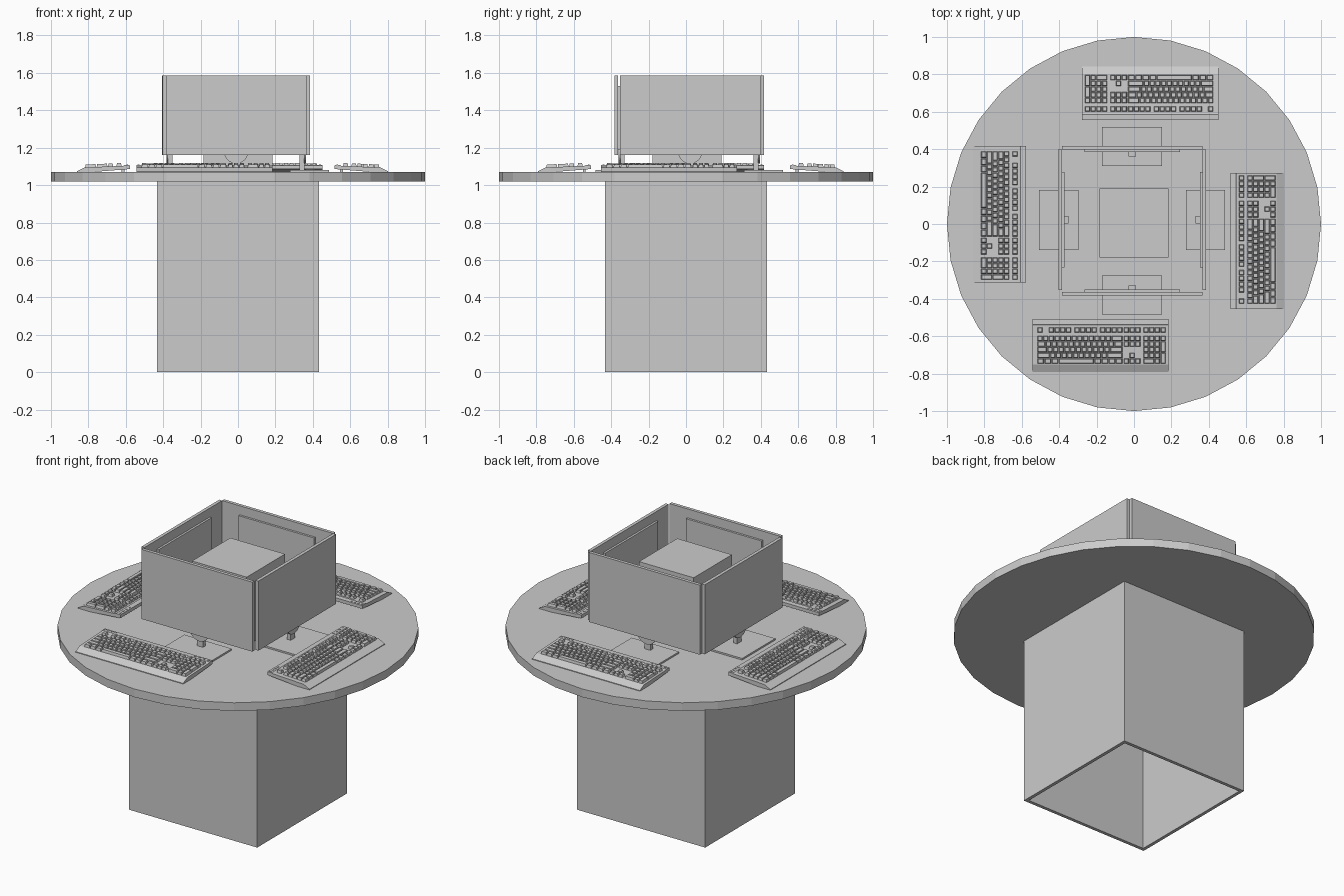
import bpy, bmesh
from math import pi
from mathutils import Matrix, Vector

if "Cube" in bpy.data.objects:
    bpy.data.objects.remove(bpy.data.objects["Cube"])

TOP = 1.07  # table surface height


def add_object(name, bm, matrix=None):
    bmesh.ops.recalc_face_normals(bm, faces=bm.faces)
    mesh = bpy.data.meshes.new(name)
    bm.to_mesh(mesh)
    bm.free()
    return link(name, mesh, matrix)


def link(name, mesh, matrix=None):
    ob = bpy.data.objects.new(name, mesh)
    bpy.context.collection.objects.link(ob)
    if matrix is not None:
        ob.matrix_world = matrix
    return ob


def box(bm, x0, x1, y0, y1, z0, z1):
    size = Matrix.Diagonal((x1 - x0, y1 - y0, z1 - z0, 1))
    mid = Matrix.Translation(((x0 + x1) / 2, (y0 + y1) / 2, (z0 + z1) / 2))
    return bmesh.ops.create_cube(bm, size=1, matrix=mid @ size)["verts"]


def cylinder(bm, radius, depth, sides, matrix):
    bmesh.ops.create_cone(bm, cap_ends=True, segments=sides, radius1=radius,
                          radius2=radius, depth=depth, matrix=matrix)


# round table top
bm = bmesh.new()
cylinder(bm, 1, 0.05, 32, Matrix.Translation((0, 0, TOP - 0.025)))
add_object("table_top", bm)

# hollow square pedestal, open underneath
bm = bmesh.new()
box(bm, -0.433, 0.433, -0.433, 0.433, 0, 1.02)
caps = [f for f in bm.faces if abs(f.normal.z) > 0.5]
bmesh.ops.delete(bm, geom=caps, context="FACES_ONLY")
pedestal = add_object("pedestal", bm)
wall = pedestal.modifiers.new("wall", "SOLIDIFY")
wall.thickness = 0.02
wall.offset = -1
wall.use_even_offset = True

# box in the middle of the monitors
bm = bmesh.new()
box(bm, -0.185, 0.185, -0.18, 0.19, TOP, 1.49)
add_object("centre_box", bm)

# monitor, modelled facing -y
bm = bmesh.new()
box(bm, -0.375, 0.375, -0.395, -0.375, 1.16, 1.585)          # screen panel
box(bm, -0.255, 0.255, -0.375, -0.362, 1.19, 1.53)           # back housing
cylinder(bm, 0.065, 0.01, 24,
         Matrix.Translation((0, -0.368, 1.18)) @ Matrix.Rotation(pi / 2, 4, "X"))
box(bm, -0.02, 0.02, -0.365, -0.34, TOP, 1.3)                # post
monitor_parts = bm
stand = box(bm, -0.16, 0.16, -0.497, -0.287, TOP, TOP + 0.01)  # foot plate
monitor_mesh = bpy.data.meshes.new("monitor")
bmesh.ops.recalc_face_normals(bm, faces=bm.faces)
bm.to_mesh(monitor_mesh)
bm.free()

# keyboard case: side profile (distance from back edge, height) swept across
W = 0.728
PROFILE = [(0, 0.016), (0, 0.036), (0.03, 0.037), (0.036, 0.033), (0.245, 0.024),
           (0.285, 0.004), (0.285, 0), (0.2, 0)]
bm = bmesh.new()
side = bm.faces.new([bm.verts.new((-W / 2, -d, h)) for d, h in PROFILE])
swept = bmesh.ops.extrude_face_region(bm, geom=[side], use_keep_orig=True)["geom"]
bmesh.ops.translate(bm, verts=[v for v in swept if isinstance(v, bmesh.types.BMVert)],
                    vec=(W, 0, 0))
for s in (-1, 1):                                            # flip-out feet
    box(bm, s * 0.3 - 0.025, s * 0.3 + 0.025, -0.045, -0.03, 0, 0.02)
bmesh.ops.recalc_face_normals(bm, faces=bm.faces)
case_mesh = bpy.data.meshes.new("keyboard_case")
bm.to_mesh(case_mesh)
bm.free()

# keycaps: tapered blocks following the sloping case
P = 0.0305
bm = bmesh.new()


def key(u, v, w=1, h=1):
    x0, x1 = u + 0.0015 - W / 2, u + w * P - 0.0015 - W / 2
    y1, y0 = -v - 0.0015, -v - h * P + 0.0015
    verts = box(bm, x0, x1, y0, y1, 0, 0.016)
    for p in verts:
        if p.co.z > 0.008:
            p.co.x += 0.004 if p.co.x < (x0 + x1) / 2 else -0.004
            p.co.y += 0.003 if p.co.y < (y0 + y1) / 2 else -0.003
        p.co.z += 0.0325 + 0.043 * (p.co.y + 0.036)


def row(u, v, widths):
    for w in widths:
        key(u, v, w)
        u += w * P


MAIN, NAV, PAD, F_ROW, FIRST = 0.026, 0.488, 0.593, 0.044, 0.089
key(MAIN, F_ROW)
for start in (2, 6.5, 11):
    row(MAIN + start * P, F_ROW, [1] * 4)
row(NAV, F_ROW, [1] * 3)
row(PAD, F_ROW, [1] * 4)
LAYOUT = [[1] * 13 + [2], [1.5] + [1] * 12 + [1.5], [1.75] + [1] * 11 + [2.25],
          [2.25] + [1] * 10 + [2.75], [1.25] * 3 + [6.25] + [1.25] * 4]
for i, widths in enumerate(LAYOUT):
    row(MAIN, FIRST + i * P, widths)
for i in range(2):
    row(NAV, FIRST + i * P, [1] * 3)
key(NAV + P, FIRST + 3 * P)
row(NAV, FIRST + 4 * P, [1] * 3)
row(PAD, FIRST, [1] * 4)
for i in (1, 2, 3):
    row(PAD, FIRST + i * P, [1] * 3)
row(PAD, FIRST + 4 * P, [2, 1])
for i in (1, 3):
    key(PAD + 3 * P, FIRST + i * P, 1, 2)
# small buttons and lights along the back edge
for u in (0.012, 0.035, 0.058, 0.081, 0.62, 0.65, 0.68, 0.71):
    box(bm, u - 0.005 - W / 2, u + 0.005 - W / 2, -0.018, -0.01, 0.034, 0.039)
bmesh.ops.recalc_face_normals(bm, faces=bm.faces)
keys_mesh = bpy.data.meshes.new("keyboard_keys")
bm.to_mesh(keys_mesh)
bm.free()

# four workstations, turned a quarter each
SPOTS = {"front": (-0.18, -0.507), "right": (0.516, -0.09),
         "back": (0.087, 0.556), "left": (-0.577, 0.052)}
for i, (place, (x, y)) in enumerate(SPOTS.items()):
    turn = Matrix.Rotation(i * pi / 2, 4, "Z")
    shift = Vector((-0.01, 0.012 if place == "front" else 0.022, 0))
    link(place + "_monitor", monitor_mesh, Matrix.Translation(shift) @ turn)
    seat = Matrix.Translation((x, y, TOP)) @ turn
    link(place + "_keyboard_case", case_mesh, seat)
    link(place + "_keyboard_keys", keys_mesh, seat)
